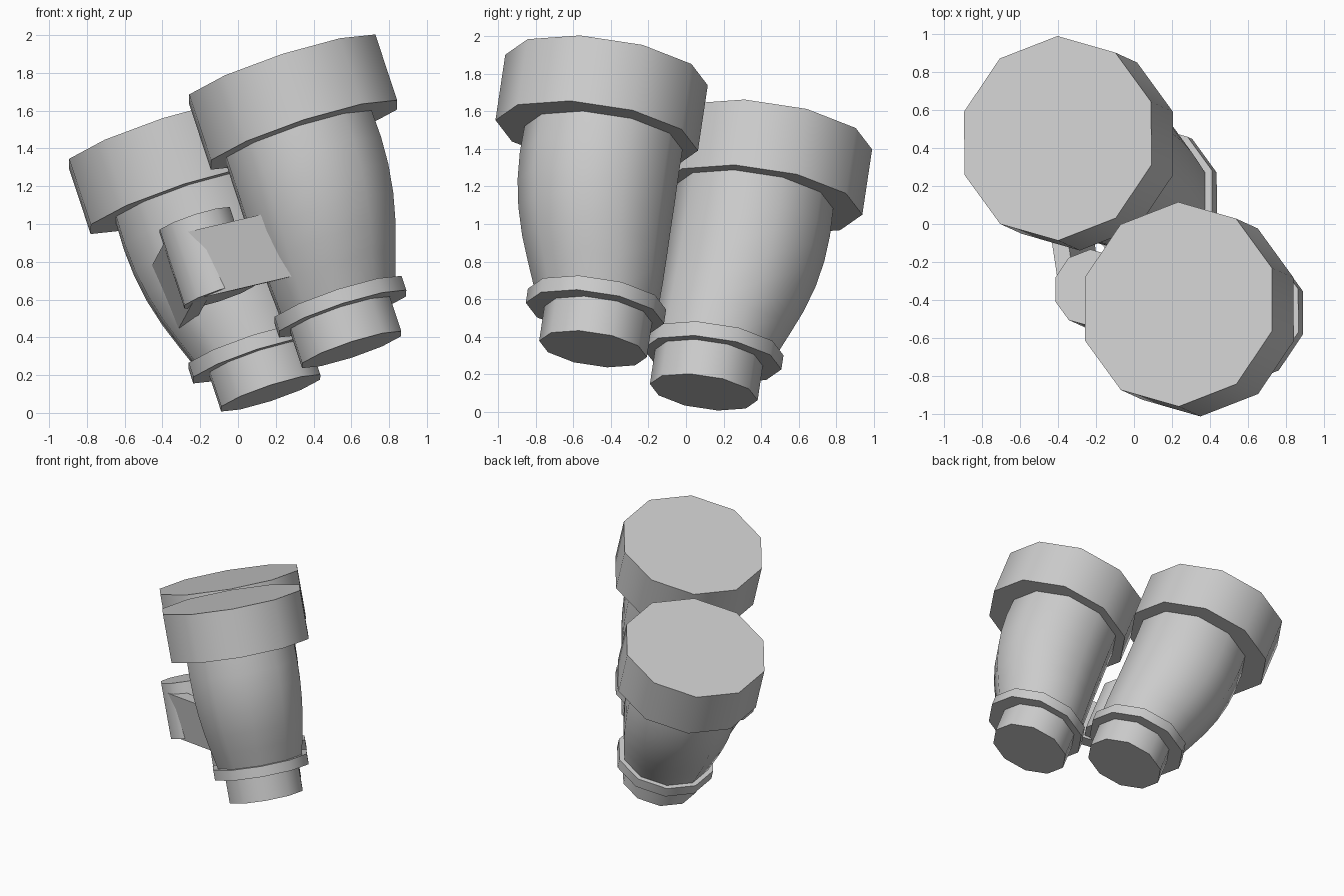
import bpy, bmesh, math
from mathutils import Matrix, Vector

cube = bpy.data.objects.get("Cube")
if cube:
    bpy.data.objects.remove(cube, do_unlink=True)

# One plain grey
grey = bpy.data.materials.new("plain grey")
grey.use_nodes = True
GREY = (0.6, 0.6, 0.6, 1)
grey.diffuse_color = GREY
grey.node_tree.nodes["Principled BSDF"].inputs["Base Color"].default_value = GREY

# Tilted frame: across both barrels, depth, and up along the barrels
up = Vector((-0.31, 0.141, 0.94)).normalized()
across = Vector((0.558, -0.77, 0.309))
across = (across - up * across.dot(up)).normalized()
depth = up.cross(across)
FRAME = Matrix((across, depth, up)).transposed().to_4x4()
FRAME.translation = (0.3875, -0.2, 0.22)
SIDES = 10


def finish(name, bm):
    bmesh.ops.recalc_face_normals(bm, faces=bm.faces)
    mesh = bpy.data.meshes.new(name)
    bm.to_mesh(mesh)
    bm.free()
    mesh.materials.append(grey)
    obj = bpy.data.objects.new(name, mesh)
    bpy.context.collection.objects.link(obj)
    obj.matrix_world = FRAME
    bpy.ops.object.select_all(action="DESELECT")
    obj.select_set(True)
    bpy.context.view_layer.objects.active = obj
    bpy.ops.object.shade_smooth_by_angle(angle=math.radians(50))


def loft(name, rings, y=0):
    """Skin ten-sided rings given as (centre x, radius, height)."""
    bm = bmesh.new()
    loops = []
    for x, r, h in rings:
        angles = [math.tau * i / SIDES for i in range(SIDES)]
        loops.append([bm.verts.new((x + r * math.cos(a), y + r * math.sin(a), h))
                      for a in angles])
    for low, high in zip(loops, loops[1:]):
        for i in range(SIDES):
            j = (i + 1) % SIDES
            bm.faces.new((low[i], low[j], high[j], high[i]))
    bm.faces.new(loops[0])
    bm.faces.new(loops[-1])
    finish(name, bm)


def arm(name, side, drop):
    """Flat slab from the focus knob down into a barrel."""
    bm = bmesh.new()
    bmesh.ops.create_cube(bm, size=1)
    for v in bm.verts:
        outer, back, top = (c > 0 for c in v.co)
        x = 0.56 if outer else 0.05
        y = (-0.37 if outer else -0.62) + (0 if top else 0.04) + (0.1 if back else 0)
        h = (0.86 if top else 0.5) - (drop if outer else 0)
        v.co = (side * x, y, h)
    finish(name, bm)


# Barrels, inner side straight and outer side bulging
body = [(0.405, 0.33, 0.26), (0.44, 0.362, 0.41), (0.473, 0.389, 0.55),
        (0.5, 0.41, 0.7), (0.516, 0.423, 0.85), (0.523, 0.427, 1.0),
        (0.52, 0.425, 1.16)]
for side, label in ((1, "left"), (-1, "right")):
    loft(label + "_barrel", [(side * x, r, h) for x, r, h in body])
    loft(label + "_lens_hood", [(side * 0.567, 0.545, h) for h in (1.15, 1.52)])
    loft(label + "_eyepiece", [(side * 0.382, 0.29, h) for h in (0, 0.22)])
    loft(label + "_eyepiece_collar", [(side * 0.405, 0.372, h) for h in (0.195, 0.275)])

# Focus knob and hinge arms
loft("focus_knob", [(0, 0.205, h) for h in (0.5, 0.925)], y=-0.43)
arm("left_hinge_arm", 1, 0.08)
arm("right_hinge_arm", -1, 0.04)
